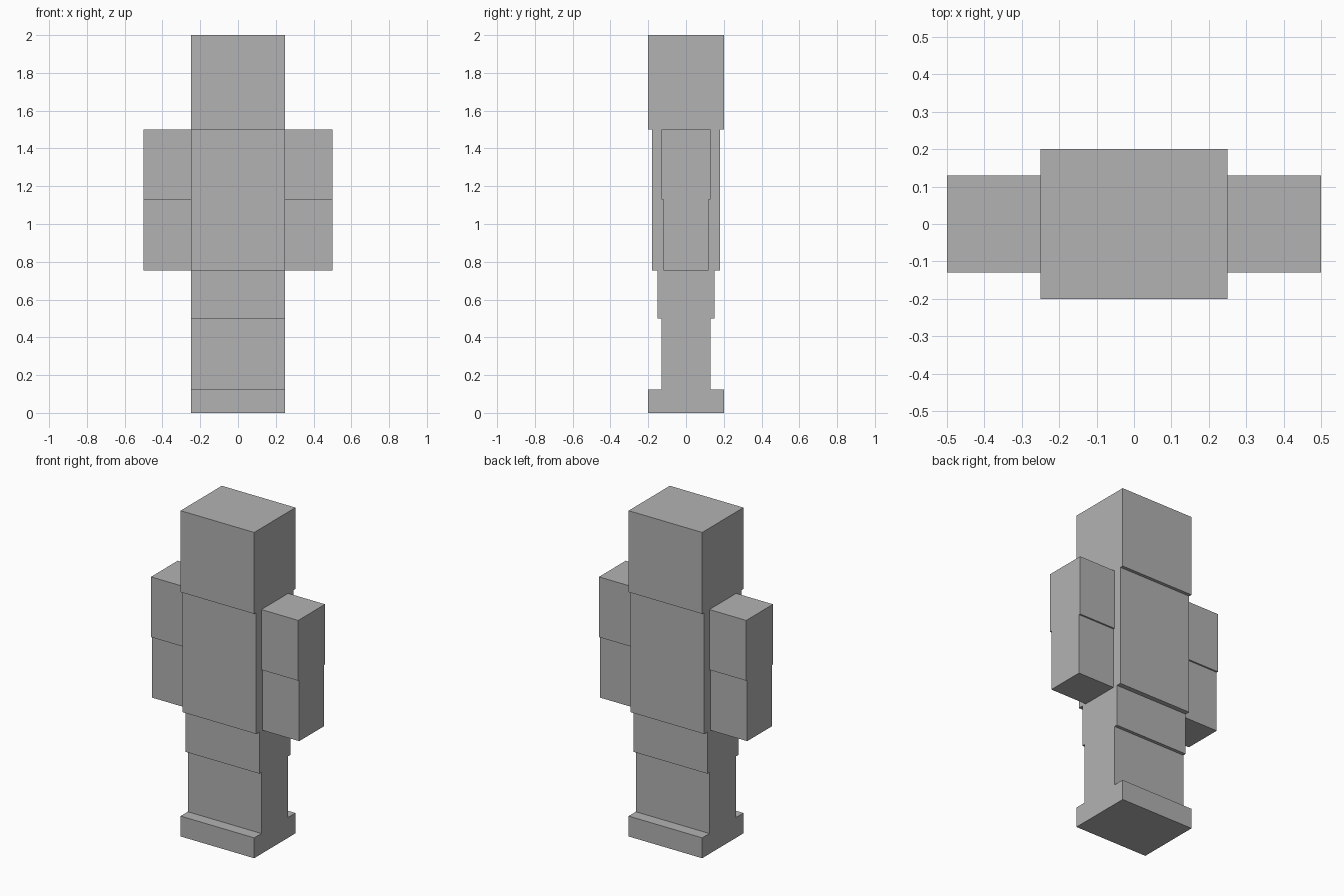
import bpy

old = bpy.data.objects.get("Cube")
if old:
    bpy.data.objects.remove(old, do_unlink=True)

# Single grey for the whole figure
grey = bpy.data.materials.new("plain_grey")
grey.use_nodes = True
colour = (0.448, 0.448, 0.448, 1.0)
grey.diffuse_color = colour
grey.node_tree.nodes["Principled BSDF"].inputs["Base Color"].default_value = colour


def block(name, x, width, depth, bottom, top):
    """Box centred on y = 0, spanning bottom to top."""
    bpy.ops.mesh.primitive_cube_add(size=1, location=(x, 0, (bottom + top) / 2))
    obj = bpy.context.object
    obj.name = name
    obj.scale = (width, depth, top - bottom)
    bpy.ops.object.transform_apply(location=False, rotation=False, scale=True)
    obj.data.materials.append(grey)
    return obj


# Central column: each section has its own depth
block("feet", 0, 0.5, 0.4, 0, 0.125)
block("lower_legs", 0, 0.5, 0.26, 0.125, 0.5)
block("upper_legs", 0, 0.5, 0.3, 0.5, 0.755)
block("torso", 0, 0.5, 0.36, 0.755, 1.5)
block("head", 0, 0.5, 0.4, 1.5, 2)

# Arms, with slightly thinner forearms
for side, sign in (("left", 1), ("right", -1)):
    block(side + "_upper_arm", sign * 0.375, 0.25, 0.26, 1.13, 1.5)
    block(side + "_forearm", sign * 0.375, 0.25, 0.24, 0.755, 1.13)
